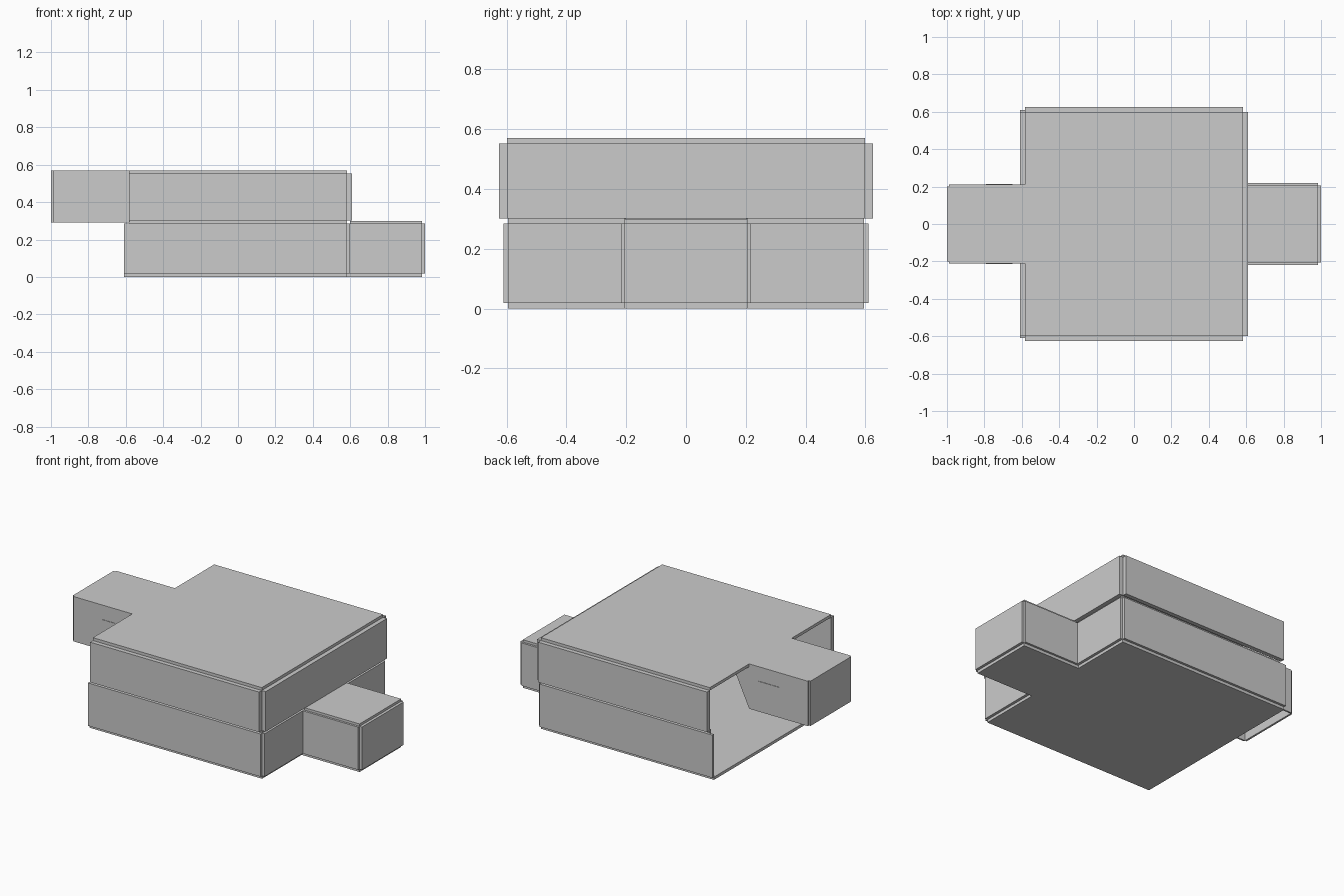
import bpy, bmesh

if "Cube" in bpy.data.objects:
    bpy.data.objects.remove(bpy.data.objects["Cube"])


def prism(name, pts, axis, lo, hi):
    """Slab made by extruding a 2D outline along an axis (0=x, 1=y, 2=z)."""
    bm = bmesh.new()
    rings = []
    for d in (lo, hi):
        ring = []
        for a, b in pts:
            co = [a, b]
            co.insert(axis, d)
            ring.append(bm.verts.new(co))
        rings.append(ring)
    bm.faces.new(rings[0])
    bm.faces.new(rings[1])
    n = len(pts)
    for i in range(n):
        j = (i + 1) % n
        bm.faces.new((rings[0][i], rings[0][j], rings[1][j], rings[1][i]))
    bmesh.ops.recalc_face_normals(bm, faces=bm.faces[:])
    me = bpy.data.meshes.new(name)
    bm.to_mesh(me)
    bm.free()
    ob = bpy.data.objects.new(name, me)
    bpy.context.collection.objects.link(ob)
    return ob


def box(name, x, y, z):
    return prism(name, [(x[0], y[0]), (x[1], y[0]), (x[1], y[1]), (x[0], y[1])], 2, *z)


def mirror_y(ob):
    m = ob.modifiers.new("mirror", 'MIRROR')
    m.use_axis = (False, True, False)
    m.use_clip = False


def pair(name, x, y, z):
    mirror_y(box(name, x, y, z))


def tee(x_back, x_shoulder, x_tip, half, tab):
    """Plate outline: a square with a narrow tongue on one side."""
    return [(x_back, -half), (x_shoulder, -half), (x_shoulder, -tab), (x_tip, -tab),
            (x_tip, tab), (x_shoulder, tab), (x_shoulder, half), (x_back, half)]


# Lower tray: floor with tongue, side walls and right walls, left side open
prism("tray_floor", tee(-0.61, 0.583, 0.983, 0.595, 0.205), 2, 0.0, 0.018)
pair("tray_side_wall", (-0.61, 0.583), (0.595, 0.61), (0.018, 0.285))
pair("tray_end_wall", (0.583, 0.6), (0.205, 0.595), (0.018, 0.285))
pair("tray_side_rim", (-0.58, 0.583), (0.58, 0.595), (0.27, 0.302))
pair("tray_end_rim", (0.57, 0.583), (0.205, 0.58), (0.27, 0.302))

# Lower tongue: closed box on the right
pair("tray_tongue_side", (0.595, 0.983), (0.205, 0.218), (0.018, 0.285))
box("tray_tongue_end", (0.983, 1.0), (-0.205, 0.205), (0.018, 0.285))
box("tray_tongue_top", (0.6, 0.983), (-0.205, 0.205), (0.285, 0.3))

# Upper lid: top with tongue, side walls and right wall
prism("lid_top", tee(0.583, -0.583, -0.988, 0.598, 0.2), 2, 0.552, 0.57)
pair("lid_side_wall", (-0.583, 0.583), (0.598, 0.625), (0.302, 0.552))
box("lid_end_wall", (0.583, 0.61), (-0.598, 0.598), (0.302, 0.552))

# Upper tongue: open underneath, sides run into the lid with a slanted end
side = prism("lid_tongue_side",
             [(-0.988, 0.29), (-0.583, 0.29), (-0.46, 0.552), (-0.583, 0.552),
              (-0.583, 0.57), (-0.988, 0.57)], 1, 0.2, 0.21)
mirror_y(side)
box("lid_tongue_end", (-1.0, -0.988), (-0.2, 0.2), (0.29, 0.57))

# Small latch plate on each side of the upper tongue
pair("latch_plate", (-0.79, -0.65), (0.208, 0.213), (0.405, 0.48))
